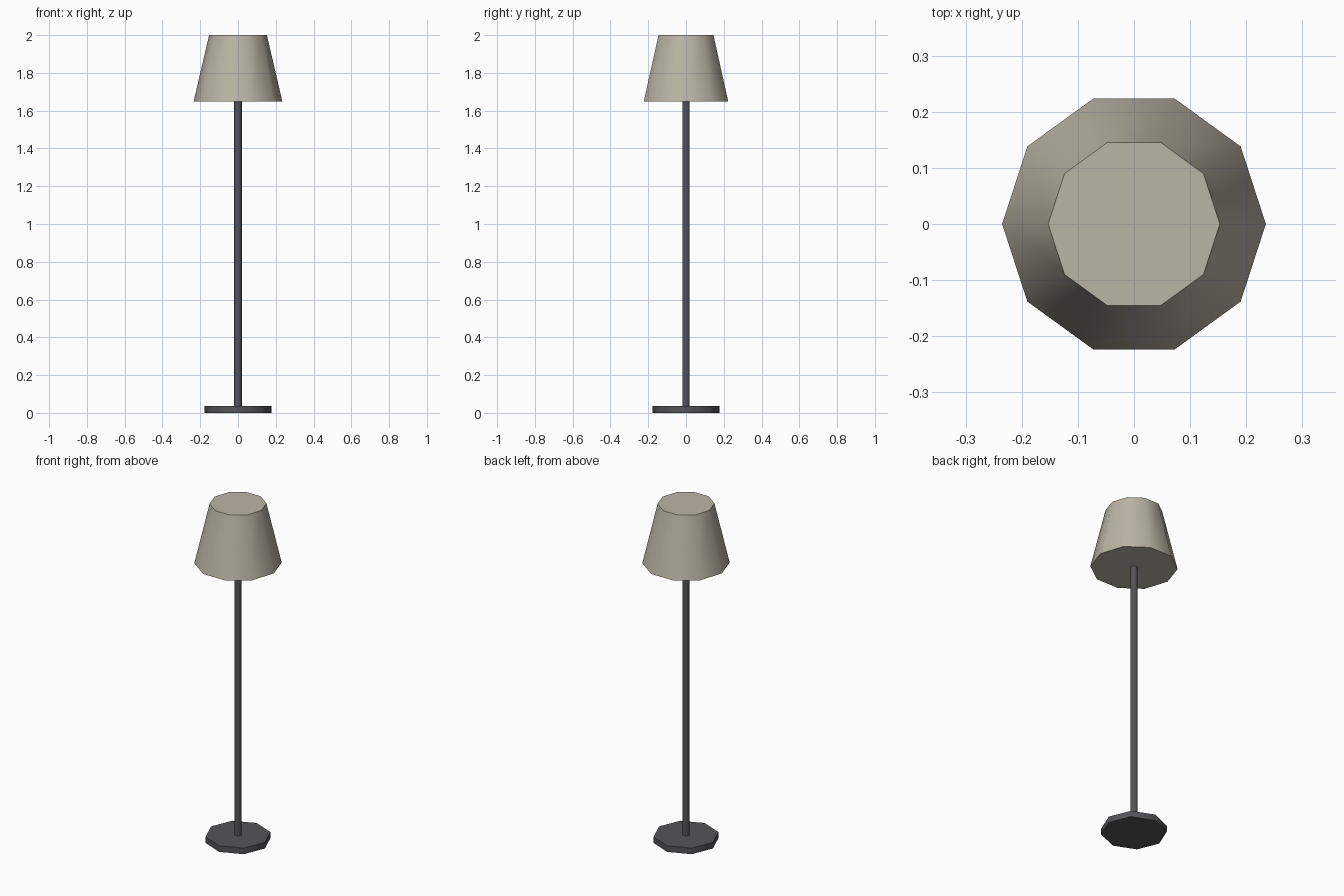
import bpy
from math import radians, tau, cos, sin
import bmesh

if "Cube" in bpy.data.objects:
    bpy.data.objects.remove(bpy.data.objects["Cube"])


def material(name, color):
    m = bpy.data.materials.new(name)
    m.diffuse_color = (*color, 1)
    m.use_nodes = True
    m.node_tree.nodes["Principled BSDF"].inputs["Base Color"].default_value = m.diffuse_color
    return m


def frustum(name, sides, r_low, r_high, z_low, z_high, mat):
    """Closed tapered prism with its first corner on +x."""
    bm = bmesh.new()
    rings = [[bm.verts.new((r * cos(tau * i / sides), r * sin(tau * i / sides), z))
              for i in range(sides)]
             for r, z in ((r_low, z_low), (r_high, z_high))]
    low, high = rings
    for i in range(sides):
        j = (i + 1) % sides
        bm.faces.new((low[i], low[j], high[j], high[i]))
    bm.faces.new(low[::-1])
    bm.faces.new(high)
    mesh = bpy.data.meshes.new(name)
    bm.to_mesh(mesh)
    bm.free()
    ob = bpy.data.objects.new(name, mesh)
    bpy.context.collection.objects.link(ob)
    mesh.materials.append(mat)
    # Smooth around the sides, sharp at the caps
    bpy.ops.object.select_all(action='DESELECT')
    ob.select_set(True)
    bpy.context.view_layer.objects.active = ob
    bpy.ops.object.shade_smooth_by_angle(angle=radians(65))
    return ob


metal = material("dark_metal", (0.09, 0.09, 0.10))
fabric = material("shade_fabric", (0.50, 0.46, 0.38))

# Octagonal foot, thin hexagonal pole, ten-sided tapered shade
frustum("base", 8, 0.177, 0.177, 0.0, 0.036, metal)
frustum("pole", 6, 0.0212, 0.0212, 0.036, 1.65, metal)
frustum("lampshade", 10, 0.235, 0.153, 1.648, 2.0, fabric)
